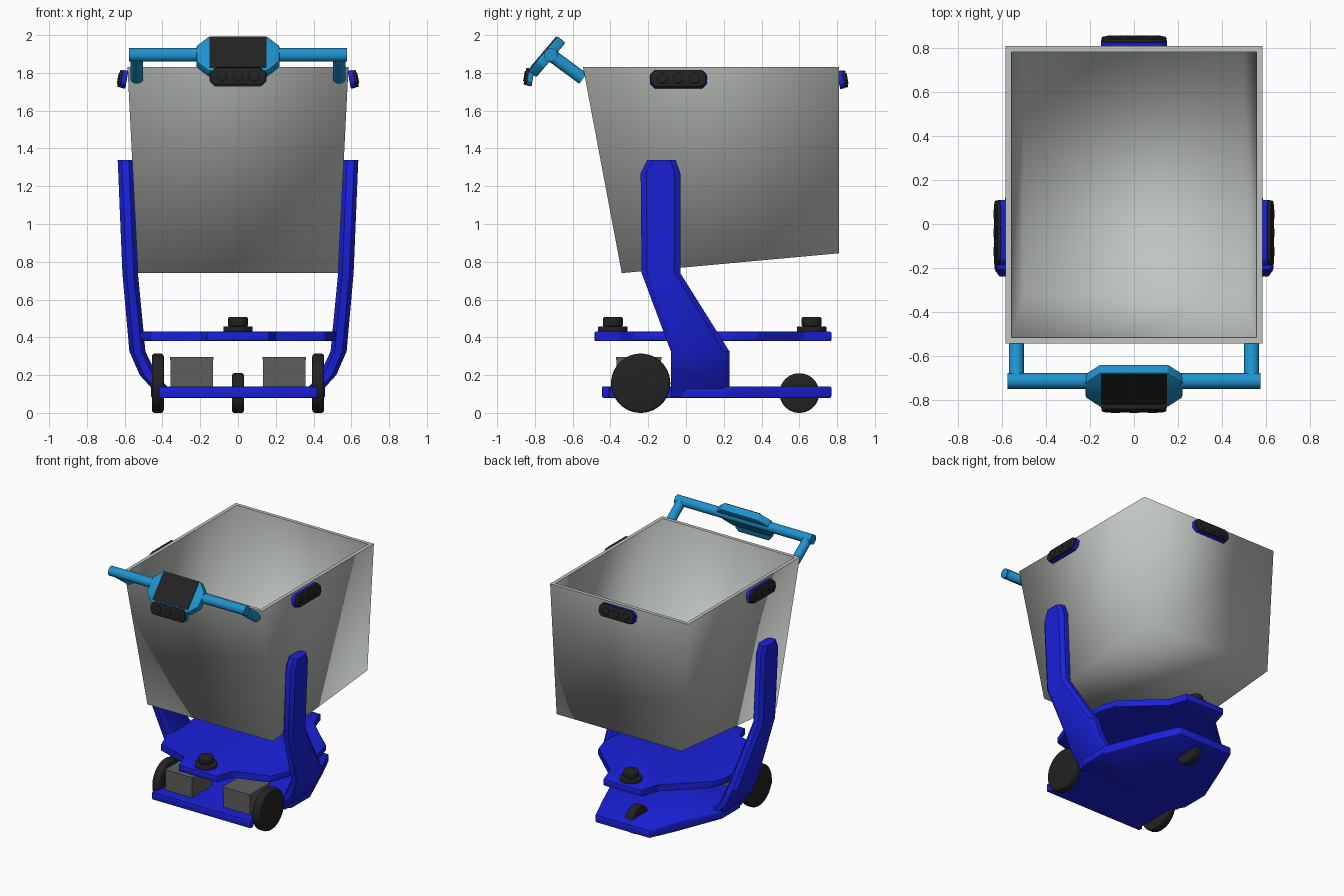
import bpy, bmesh
from math import radians, atan2
from mathutils import Vector, Matrix

if "Cube" in bpy.data.objects:
    bpy.data.objects.remove(bpy.data.objects["Cube"])

def material(name, rgb):
    m = bpy.data.materials.new(name)
    m.diffuse_color = (*rgb, 1)
    m.use_nodes = True
    m.node_tree.nodes["Principled BSDF"].inputs["Base Color"].default_value = m.diffuse_color
    return m

BLUE = material("blue", (0.01, 0.015, 0.70))
CYAN = material("cyan", (0.013, 0.29, 0.62))
BLACK = material("black", (0.016, 0.016, 0.016))
DARK = material("dark_grey", (0.11, 0.11, 0.11))
SHELL = material("shell_grey", (0.53, 0.56, 0.53))
T, R = Matrix.Translation, Matrix.Rotation

def finish(bm, name, mat, matrix=None, angle=35):
    bmesh.ops.recalc_face_normals(bm, faces=bm.faces)
    me = bpy.data.meshes.new(name)
    bm.to_mesh(me)
    bm.free()
    if matrix:
        me.transform(matrix)
    ob = bpy.data.objects.new(name, me)
    bpy.context.collection.objects.link(ob)
    me.materials.append(mat)
    if angle:
        bpy.ops.object.select_all(action='DESELECT')
        ob.select_set(True)
        bpy.context.view_layer.objects.active = ob
        bpy.ops.object.shade_smooth_by_angle(angle=radians(angle))
    return ob

def loft(rings):
    """Closed skin through rings of equal point count."""
    bm = bmesh.new()
    vs = [[bm.verts.new(p) for p in ring] for ring in rings]
    n = len(rings[0])
    for a, b in zip(vs, vs[1:]):
        for i in range(n):
            j = (i + 1) % n
            bm.faces.new((a[i], a[j], b[j], b[i]))
    bm.faces.new(vs[0])
    bm.faces.new(vs[-1])
    return bm

def prism(name, pts, z0, z1, mat, matrix=None, bevel=0.0, segments=2):
    bm = loft([[(x, y, z) for x, y in pts] for z in (z0, z1)])
    if bevel:
        bmesh.ops.bevel(bm, geom=bm.edges[:], offset=bevel, segments=segments,
                        profile=0.5, affect='EDGES')
    return finish(bm, name, mat, matrix)

def tube(name, p, q, r, mat, sides=32, bevel=0.0):
    p, q = Vector(p), Vector(q)
    bm = bmesh.new()
    bmesh.ops.create_cone(bm, cap_ends=True, segments=sides, radius1=r, radius2=r,
                          depth=(q - p).length)
    if bevel:
        rims = [e for e in bm.edges if abs(e.verts[0].co.z - e.verts[1].co.z) < 1e-5]
        bmesh.ops.bevel(bm, geom=rims, offset=bevel, segments=3, profile=0.5, affect='EDGES')
    rot = (q - p).to_track_quat('Z', 'Y').to_matrix().to_4x4()
    return finish(bm, name, mat, T((p + q) / 2) @ rot)

def mirrored(half):
    return half + [(-x, y) for x, y in reversed(half)]

def chamfered(w, h, cx, cy):
    """Octagon outline centred on the origin, half sizes w, h."""
    return mirrored([(w - cx, -h), (w, -h + cy), (w, h - cy), (w - cx, h)])

def rect(w, h):
    return mirrored([(w, -h), (w, h)])

# Basket: open tapered tub with sloping floor, outer and inner skin joined at the rim
def corners(wx, yf, yb, zf, zb):
    return [(-wx, yf, zf), (wx, yf, zf), (wx, yb, zb), (-wx, yb, zb)]

bm = loft([corners(0.53, -0.34, 0.81, 0.74, 0.845),
           corners(0.585, -0.545, 0.81, 1.83, 1.83),
           corners(0.558, -0.518, 0.783, 1.83, 1.83),
           corners(0.504, -0.318, 0.783, 0.767, 0.87)])
for f in bm.faces:
    f.smooth = True
for e in bm.edges:
    if all(abs(v.co.z - 1.83) < 1e-4 for v in e.verts):
        e.smooth = False
finish(bm, "basket", SHELL, angle=None)

# Base plates
prism("lower_plate", mirrored([(0.42, -0.445), (0.42, -0.41), (0.385, -0.40), (0.385, -0.075),
      (0.42, -0.05), (0.46, 0.0), (0.46, 0.22), (0.31, 0.58), (0.23, 0.77)]),
      0.08, 0.14, BLUE, bevel=0.008)
prism("upper_plate", mirrored([(0.165, -0.485), (0.20, -0.35), (0.46, -0.28), (0.52, -0.12),
      (0.52, 0.25), (0.48, 0.38), (0.20, 0.62), (0.165, 0.77)]),
      0.38, 0.43, BLUE, bevel=0.008)

# Side columns: chamfered sections (z, x inner, x outer, y front, y back)
SECTIONS = [(0.085, 0.36, 0.44, -0.08, 0.23), (0.14, 0.375, 0.465, -0.08, 0.23),
            (0.20, 0.43, 0.52, -0.08, 0.23), (0.325, 0.49, 0.575, -0.08, 0.23),
            (0.74, 0.53, 0.612, -0.235, -0.03), (1.27, 0.553, 0.634, -0.24, -0.03),
            (1.34, 0.557, 0.637, -0.205, -0.055)]
for side, s in (("left", -1), ("right", 1)):
    rings = []
    for z, xi, xo, yf, yb in SECTIONS:
        ring = chamfered((xo - xi) / 2, (yb - yf) / 2, 0.022, 0.03)
        rings.append([(s * (x + (xi + xo) / 2), y + (yf + yb) / 2, z) for x, y in ring])
    finish(loft(rings), side + "_column", BLUE)

    # Drive wheel and motor box with lid
    tube(side + "_wheel", (s * 0.393, -0.24, 0.157), (s * 0.456, -0.24, 0.157), 0.157,
         BLACK, 48, 0.015)
    c = T((s * 0.245, -0.25, 0))
    prism(side + "_motor_box", rect(0.112, 0.117), 0.135, 0.28, DARK, c)
    prism(side + "_motor_lid", rect(0.116, 0.121), 0.28, 0.297, DARK, c)

    # Handle bracket
    tube(side + "_handle_bracket", (s * 0.536, -0.715, 1.895), (s * 0.536, -0.545, 1.77),
         0.034, CYAN)

# Rear caster
tube("caster", (-0.032, 0.6, 0.105), (0.032, 0.6, 0.105), 0.105, BLACK, 40, 0.012)

# Round scanners on the upper plate
for end, y in (("front", -0.387), ("rear", 0.665)):
    tube(end + "_scanner_base", (0, y, 0.425), (0, y, 0.458), 0.078, BLACK, 32, 0.006)
    tube(end + "_scanner_head", (0, y, 0.455), (0, y, 0.508), 0.053, BLACK, 32, 0.012)

# Handle bar
tube("handle_bar", (-0.577, -0.715, 1.895), (0.577, -0.715, 1.895), 0.036, CYAN)

# Console with screen, tilted back; local origin at the top edge of its front face
tilt = T((0, -0.68, 1.995)) @ R(atan2(0.165, 0.14), 4, 'X')
outline = [(x, y - 0.12) for x, y in chamfered(0.22, 0.12, 0.065, 0.065)]
prism("console", outline, -0.055, 0.0, CYAN, tilt, 0.008)
prism("screen", [(x, y - 0.112) for x, y in rect(0.15, 0.106)], -0.002, 0.004, BLACK, tilt)

# Sensor pods: coloured back, black face, three lenses; all lean slightly upward
PODS = [("front", (0, -0.835, 1.78), 0, CYAN), ("right", (0.614, -0.04, 1.768), 90, BLUE),
        ("back", (0, 0.833, 1.766), 180, BLUE), ("left", (-0.614, -0.04, 1.768), -90, BLUE)]
for name, pos, turn, colour in PODS:
    m = T(pos) @ R(radians(turn), 4, 'Z') @ R(radians(80), 4, 'X')
    prism(name + "_pod_back", chamfered(0.15, 0.048, 0.025, 0.025), -0.026, 0.002, colour, m, 0.004)
    prism(name + "_pod_face", chamfered(0.147, 0.046, 0.025, 0.025), 0.0, 0.018, BLACK, m, 0.006)
    for i, x in enumerate((-0.085, 0, 0.085)):
        tube(f"{name}_pod_lens_{i + 1}", m @ Vector((x, 0, 0.01)), m @ Vector((x, 0, 0.023)),
             0.028, BLACK, 20, 0.004)
